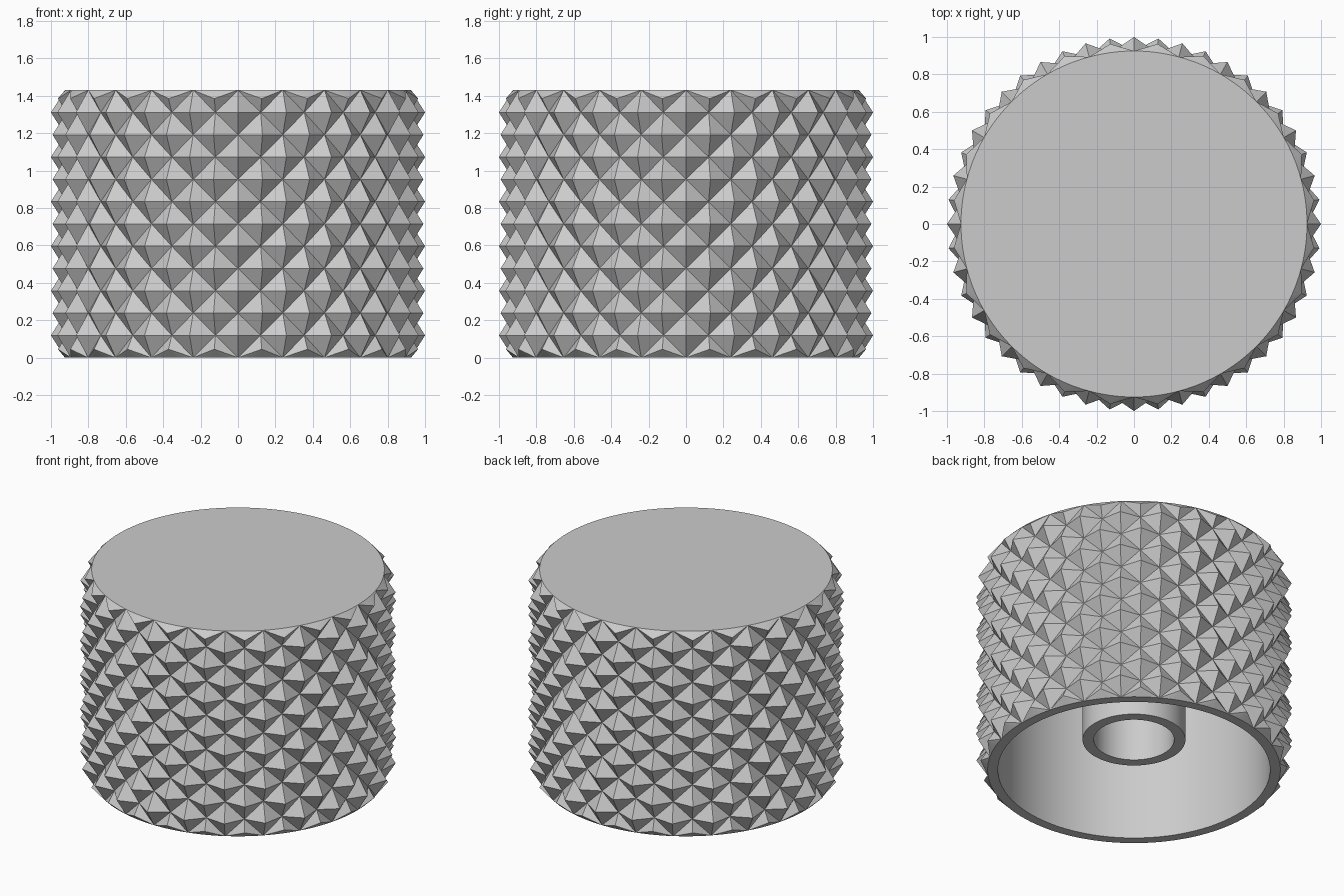
import bpy
import bmesh
from math import cos, sin, pi, radians

cube = bpy.data.objects.get("Cube")
if cube:
    bpy.data.objects.remove(cube, do_unlink=True)

COLUMNS, ROWS, ARC = 48, 12, 3
HEIGHT, PEAK, VALLEY = 1.43, 1.0, 0.925
STEP = HEIGHT / ROWS
CEILING = 1.31
CUT_R, CUT_DROP = 0.971, 0.045     # where the edge chamfer trims the outer spikes

grey = bpy.data.materials.new("grey plastic")
grey.use_nodes = True
colour = (0.6, 0.6, 0.6, 1)
grey.diffuse_color = colour
grey.node_tree.nodes["Principled BSDF"].inputs["Base Color"].default_value = colour


def polar(r, column, z):
    a = 2 * pi * column / COLUMNS
    return (r * cos(a), r * sin(a), z)


def finish(bm, name, smooth=False):
    mesh = bpy.data.meshes.new(name)
    bm.normal_update()
    bm.to_mesh(mesh)
    bm.free()
    mesh.materials.append(grey)
    obj = bpy.data.objects.new(name, mesh)
    bpy.context.collection.objects.link(obj)
    if smooth:
        bpy.ops.object.select_all(action='DESELECT')
        obj.select_set(True)
        bpy.context.view_layer.objects.active = obj
        bpy.ops.object.shade_smooth_by_angle(angle=radians(30))
    return obj


def lathe(name, profile, close_first=False):
    """Spin an (r, z) profile round the axis, optionally closing its first ring."""
    bm = bmesh.new()
    n = COLUMNS * ARC
    rings = [[bm.verts.new(polar(r, k / ARC, z)) for k in range(n)] for r, z in profile]
    for low, high in zip(rings, rings[1:]):
        for k in range(n):
            m = (k + 1) % n
            bm.faces.new((low[k], low[m], high[m], high[k]))
    if close_first:
        bm.faces.new(reversed(rings[0]))
    return finish(bm, name, smooth=True)


# Knurled grip: staggered diamond pyramids on a checkerboard of peaks and valleys
bm = bmesh.new()
grid = []
for j in range(ROWS + 1):
    row = []
    for i in range(COLUMNS):
        r, z = VALLEY, j * STEP
        if (i + j) % 2:
            r = PEAK
            if j == 0:
                r, z = CUT_R, CUT_DROP
            elif j == ROWS:
                r, z = CUT_R, HEIGHT - CUT_DROP
        row.append(bm.verts.new(polar(r, i, z)))
    grid.append(row)
for j in range(ROWS):
    for i in range(COLUMNS):
        k = (i + 1) % COLUMNS
        a, b, c, d = grid[j][i], grid[j][k], grid[j + 1][k], grid[j + 1][i]
        # split each cell along its valley-to-valley diagonal
        tris = ((a, b, d), (b, c, d)) if (i + j) % 2 else ((a, b, c), (a, c, d))
        for tri in tris:
            bm.faces.new(tri)

# Chamfered facets between the trimmed spikes and the round edges
for j, z in ((0, 0), (ROWS, HEIGHT)):
    for i in range(1, COLUMNS, 2):
        arc = [grid[j][i - 1]]
        arc += [bm.verts.new(polar(VALLEY, i - 1 + s / ARC, z)) for s in range(1, 2 * ARC)]
        arc.append(grid[j][(i + 1) % COLUMNS])
        for p, q in zip(arc, arc[1:]):
            bm.faces.new((grid[j][i], q, p) if j else (grid[j][i], p, q))
finish(bm, "knurled_grip")

# Flat top
bm = bmesh.new()
bm.faces.new([bm.verts.new(polar(VALLEY, k / ARC, HEIGHT)) for k in range(COLUMNS * ARC)])
finish(bm, "top_cap")

# Hollow inside: shaft bore, boss, ceiling, inner wall and bottom rim
lathe("shaft_bore", [(0.254, CEILING), (0.254, 0.22)], close_first=True)
lathe("shaft_boss", [(0.254, 0.22), (0.325, 0.22), (0.325, CEILING)])
lathe("inner_shell", [(0.325, CEILING), (0.86, CEILING), (0.86, 0), (VALLEY, 0)])
